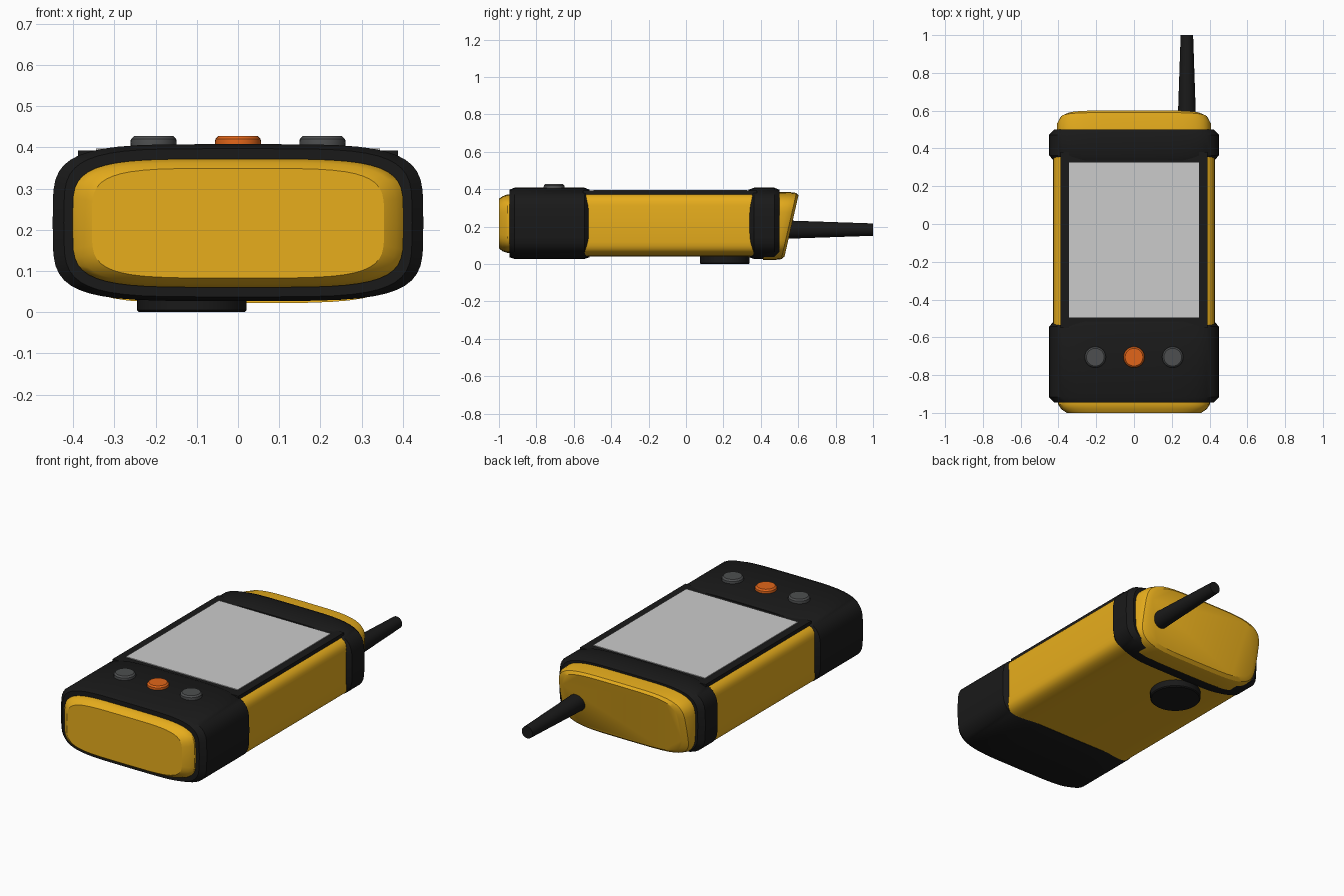
import bpy, bmesh, math

if "Cube" in bpy.data.objects:
    bpy.data.objects.remove(bpy.data.objects["Cube"])


def material(name, rgb):
    m = bpy.data.materials.new(name)
    m.diffuse_color = (*rgb, 1)
    m.use_nodes = True
    m.node_tree.nodes["Principled BSDF"].inputs["Base Color"].default_value = m.diffuse_color
    return m


YELLOW = material("yellow shell", (0.80, 0.42, 0.012))
BLACK = material("black rubber", (0.010, 0.010, 0.010))
ORANGE = material("orange key", (0.75, 0.13, 0.01))
DARK = material("grey key", (0.075, 0.078, 0.08))


def finish(ob, mat, smooth=True):
    if mat:
        ob.data.materials.append(mat)
    bpy.ops.object.select_all(action='DESELECT')
    ob.select_set(True)
    bpy.context.view_layer.objects.active = ob
    if smooth:
        bpy.ops.object.shade_smooth_by_angle(angle=math.radians(32))
    return ob


def loft(name, rings, mat, n=4.5, shear=0.0, segs=48):
    """Skin superellipse sections (y, half width, z low, z high) along y."""
    bm = bmesh.new()
    loops = []
    for y, hw, z0, z1 in rings:
        loop = []
        for i in range(segs):
            a = 2 * math.pi * i / segs
            c, s = math.cos(a), math.sin(a)
            x = hw * math.copysign(abs(c) ** (2 / n), c)
            z = (z0 + z1) / 2 + (z1 - z0) / 2 * math.copysign(abs(s) ** (2 / n), s)
            loop.append(bm.verts.new((x, y + shear * (z - 0.37), z)))
        loops.append(loop)
    for a, b in zip(loops, loops[1:]):
        for i in range(segs):
            j = (i + 1) % segs
            bm.faces.new((a[i], a[j], b[j], b[i]))
    bm.faces.new(loops[0])
    bm.faces.new(loops[-1])
    bmesh.ops.recalc_face_normals(bm, faces=bm.faces)
    me = bpy.data.meshes.new(name)
    bm.to_mesh(me)
    bm.free()
    ob = bpy.data.objects.new(name, me)
    bpy.context.collection.objects.link(ob)
    return finish(ob, mat)


def box(name, lo, hi, mat):
    bpy.ops.mesh.primitive_cube_add(size=1, location=[(a + b) / 2 for a, b in zip(lo, hi)])
    ob = bpy.context.object
    ob.name = name
    ob.scale = [b - a for a, b in zip(lo, hi)]
    return finish(ob, mat, False)


def turned(name, loc, profile, mat, rot=(0, 0, 0), segs=32):
    """Solid of revolution about local z from (radius, height) pairs."""
    bm = bmesh.new()
    loops = [[bm.verts.new((r * math.cos(2 * math.pi * i / segs),
                            r * math.sin(2 * math.pi * i / segs), h))
              for i in range(segs)] for r, h in profile]
    for a, b in zip(loops, loops[1:]):
        for i in range(segs):
            j = (i + 1) % segs
            bm.faces.new((a[i], a[j], b[j], b[i]))
    bm.faces.new(loops[0])
    bm.faces.new(loops[-1])
    bmesh.ops.recalc_face_normals(bm, faces=bm.faces)
    me = bpy.data.meshes.new(name)
    bm.to_mesh(me)
    bm.free()
    ob = bpy.data.objects.new(name, me)
    ob.location, ob.rotation_euler = loc, rot
    bpy.context.collection.objects.link(ob)
    return finish(ob, mat)


def bumper(name, y0, y1):
    c = 0.028
    small, full = (0.423, 0.037, 0.397), (0.45, 0.027, 0.408)
    loft(name, [(y0, *small), (y0 + c, *full), (y1 - c, *full), (y1, *small)], BLACK)


# Main shell and its two rubber bumpers
loft("body", [(-0.6, 0.428, 0.04, 0.389), (0.42, 0.428, 0.04, 0.389)], YELLOW, n=7)
bumper("lower_bumper", -0.945, -0.515)
bumper("upper_bumper", 0.335, 0.50)

# Yellow end pieces
loft("front_cap", [(-0.92, 0.402, 0.06, 0.372), (-0.955, 0.402, 0.06, 0.372),
                   (-0.98, 0.385, 0.068, 0.363), (-1.0, 0.355, 0.083, 0.349)], YELLOW)
loft("slanted_end_cap", [(0.49, 0.41, 0.022, 0.386), (0.555, 0.408, 0.022, 0.384),
                         (0.588, 0.39, 0.026, 0.38), (0.602, 0.36, 0.04, 0.367)],
     YELLOW, shear=0.228)

# Display
box("screen_bezel", (-0.388, -0.55, 0.36), (0.388, 0.38, 0.393), BLACK)
box("screen", (-0.345, -0.495, 0.38), (0.345, 0.325, 0.397), None)

# Keys
for label, x, mat in (("left", -0.205, DARK), ("middle", 0.0, ORANGE), ("right", 0.205, DARK)):
    turned(label + "_key", (x, -0.705, 0),
           [(0.053, 0.37), (0.056, 0.412), (0.055, 0.42), (0.047, 0.428)], mat)

# Round pad underneath
turned("base_pad", (-0.112, 0.207, 0),
       [(0.128, 0.0), (0.133, 0.005), (0.133, 0.06)], BLACK, segs=48)

# Aerial
turned("antenna", (0.28, 0.5, 0.184), [(0.05, 0.0), (0.033, 0.5)], BLACK,
       rot=(-math.pi / 2, 0, 0))
